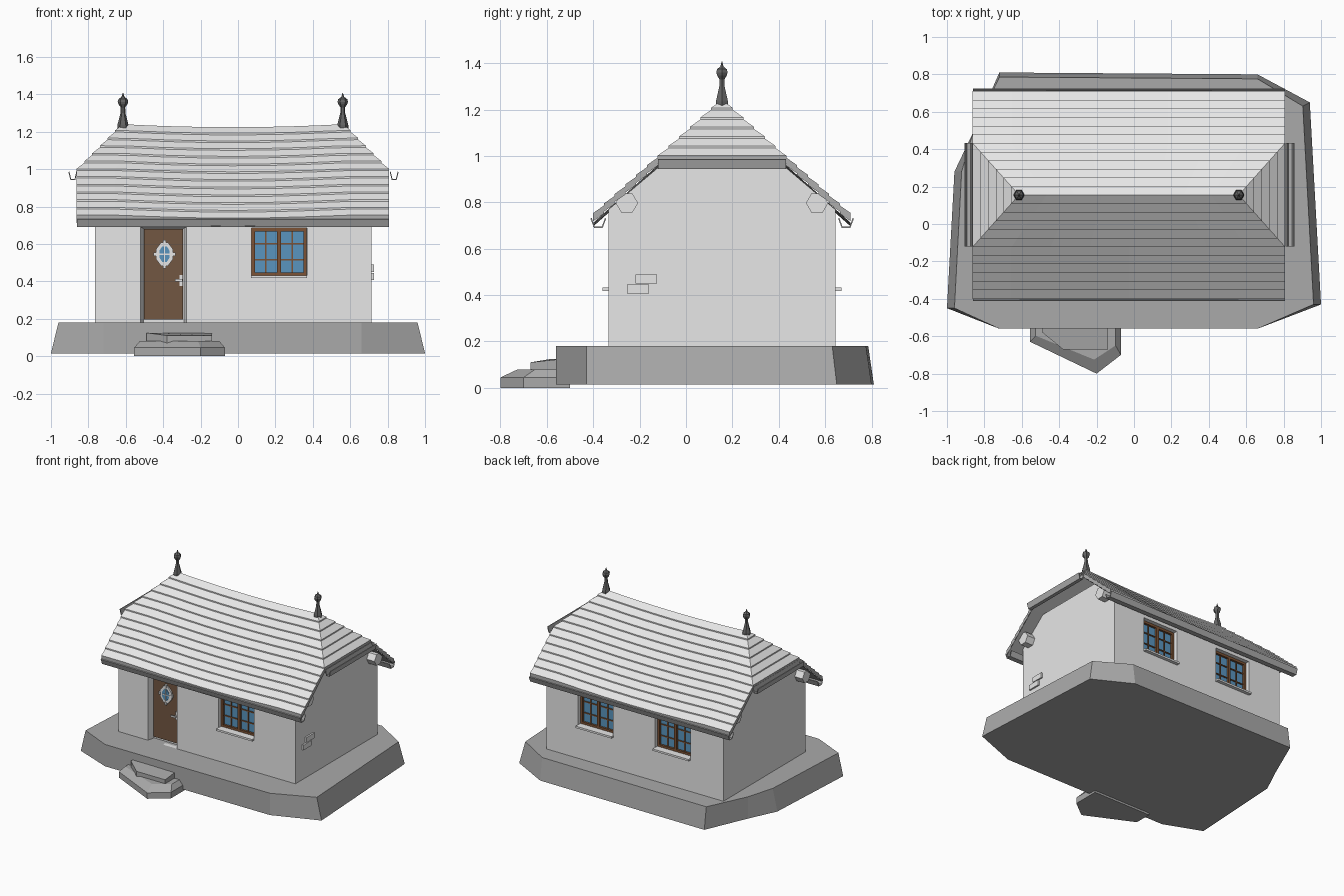
import bpy, bmesh, math
from mathutils import Matrix, Vector

if "Cube" in bpy.data.objects:
    bpy.data.objects.remove(bpy.data.objects["Cube"])


def material(name, r, g, b):
    m = bpy.data.materials.new(name)
    m.use_nodes = True
    m.diffuse_color = (r, g, b, 1)
    m.node_tree.nodes["Principled BSDF"].inputs["Base Color"].default_value = (r, g, b, 1)
    return m


WHITE = material("white plaster", .8, .8, .8)
TRIM = material("grey trim", .42, .42, .42)
STONE = material("grey stone", .4, .4, .4)
DARK = material("dark metal", .13, .13, .13)
DOOR = material("door brown", .17, .095, .055)
FRAME = material("frame brown", .2, .085, .035)
GLASS = material("blue glass", .1, .3, .52)


def add(name, bm, mat, flip=False):
    bmesh.ops.recalc_face_normals(bm, faces=bm.faces)
    if flip:
        bmesh.ops.reverse_faces(bm, faces=bm.faces)
    me = bpy.data.meshes.new(name)
    bm.to_mesh(me)
    bm.free()
    me.materials.append(mat)
    ob = bpy.data.objects.new(name, me)
    bpy.context.collection.objects.link(ob)
    return ob


def loft(name, loops, mat, caps=True, closed=True):
    """Skin matching point loops, with optional end caps."""
    bm = bmesh.new()
    rings = [[bm.verts.new(p) for p in loop] for loop in loops]
    n = len(rings[0])
    for a, b in zip(rings, rings[1:]):
        for i in range(n if closed else n - 1):
            j = (i + 1) % n
            bm.faces.new((a[i], a[j], b[j], b[i]))
    if caps:
        bm.faces.new(rings[0])
        bm.faces.new(rings[-1])
    return add(name, bm, mat)


def boxes(name, spans, mat):
    """Several boxes in one object, each (x0, x1, y0, y1, z0, z1)."""
    bm = bmesh.new()
    for x0, x1, y0, y1, z0, z1 in spans:
        mid = Vector((x0 + x1, y0 + y1, z0 + z1)) / 2
        size = (x1 - x0, y1 - y0, z1 - z0, 1)
        bmesh.ops.create_cube(bm, size=1, matrix=Matrix.Translation(mid) @ Matrix.Diagonal(size))
    return add(name, bm, mat)


def disc(name, x, y, z, rx, rz, depth, mat):
    """Octagonal plate facing the front."""
    pts = [(math.cos(a), math.sin(a)) for a in (math.pi * (i + .5) / 4 for i in range(8))]
    loft(name, [[(x + c * rx, yy, z + s * rz) for c, s in pts] for yy in (y, y - depth)], mat)


YC = .155                 # ridge line
FRONT, BACK = -.335, .645  # wall faces

# Stone terrace
outline = [(-.72, .81), (.66, .8), (.94, .65), (1, -.43), (.66, -.56),
           (-.72, -.56), (-1, -.45), (-.96, .28), (-.86, .49)]
top = [(x * (.96 if abs(x) > .9 else 1), y * (.97 if y > .6 else 1), .18) for x, y in outline]
loft("terrace", [[(x, y, .015) for x, y in outline], top], STONE)

# Two rough entrance steps
low = [(-.555, -.5), (-.555, -.63), (-.2, -.8), (-.07, -.7), (-.07, -.5)]
loft("lower_step", [[(x, y, 0) for x, y in low],
                    [(x, y, .045) for x, y in low],
                    [(-.31 + (x + .31) * .88, -.5 + (y + .5) * .75, .08) for x, y in low]], STONE)
high = [(-.49, -.53), (-.49, -.58), (-.38, -.67), (-.14, -.67), (-.14, -.53)]
loft("upper_step", [[(x, y, .06) for x, y in high],
                    [(x, y, .11 if y < -.6 else .125) for x, y in high]], STONE)

# Walls with clipped gable tops
gable = [(FRONT, .1), (FRONT, .768), (-.12, .95), (.43, .95), (BACK, .768), (BACK, .1)]
walls = loft("walls", [[(x, y, z) for y, z in gable] for x in (-.765, .715)], WHITE)


def recess(x0, x1, z0, z1, wall, out, depth, splay):
    """Cut a splayed opening into a wall."""
    def ring(y, s):
        return [(x0 + s, y, z0), (x1 - s, y, z0), (x1 - s, y, z1 - s / 2), (x0 + s, y, z1 - s / 2)]
    slope = splay / depth
    cutter = loft("opening_cutter", [ring(wall + out * .05, -slope * .05),
                                     ring(wall - out * depth, splay)], WHITE)
    cutter.hide_render = True
    mod = walls.modifiers.new("opening", "BOOLEAN")
    mod.operation, mod.object, mod.solver = "DIFFERENCE", cutter, "EXACT"
    bpy.context.view_layer.objects.active = walls
    bpy.ops.object.modifier_apply(modifier=mod.name)
    bpy.data.objects.remove(cutter)


def window(name, cx, wall, out):
    """Two casements, each two panes wide and three high."""
    w, z0, z1, t = .148, .43, .685, .018
    recess(cx - w, cx + w, z0, z1, wall, out, .05, .001)
    back = wall - out * .055

    def span(x0, x1, za, zb, d):
        ya, yb = sorted((back, back + out * d))
        return (cx + x0, cx + x1, ya, yb, za, zb)
    boxes(name + "_glass", [span(-w, w, z0, z1, .009)], GLASS)
    bars = [span(-w, -w + t, z0, z1, .025), span(w - t, w, z0, z1, .025),
            span(-w, w, z0, z0 + t, .025), span(-w, w, z1 - t, z1, .025),
            span(-.011, .011, z0, z1, .025)]
    for s in (-.071, .071):
        bars.append(span(s - .004, s + .004, z0, z1, .016))
    for i in (1, 2):
        z = z0 + (z1 - z0) * i / 3
        bars.append(span(-w, w, z - .004, z + .004, .016))
    boxes(name + "_frame", bars, FRAME)
    boxes(name + "_sill", [span(-w - .002, w + .002, z0 - .012, z0 + .002, .08)], WHITE)


window("front_window", .22, FRONT, -1)
window("back_window_left", .305, BACK, 1)
window("back_window_right", -.34, BACK, 1)

# Door with an octagonal light and a handle
recess(-.52, -.275, .18, .69, FRONT, -1, .055, .015)
boxes("door", [(-.503, -.293, -.29, -.27, .195, .68)], DOOR)
DX, DZ, DY = -.393, .545, -.29
disc("door_light_rim", DX, DY, DZ, .05, .067, .012, WHITE)
disc("door_light_glass", DX, DY - .01, DZ, .03, .046, .005, GLASS)
boxes("door_light_bars", [(DX - .003, DX + .003, DY - .018, DY, DZ - .045, DZ + .045),
                          (DX - .03, DX + .03, DY - .018, DY, DZ - .003, DZ + .003)], WHITE)
boxes("door_light_studs", [(DX + a - .008, DX + a + .008, DY - .018, DY, DZ + b - .01, DZ + b + .01)
                           for a, b in ((.05, 0), (-.05, 0), (0, .066), (0, -.066))], WHITE)
boxes("door_handle", [(-.314, -.296, -.298, -.29, .375, .435),
                      (-.312, -.3, -.318, -.29, .4, .411),
                      (-.338, -.298, -.322, -.314, .399, .412)], WHITE)

# Exposed bricks on the gable
boxes("gable_bricks", [(.7, .727, -.218, -.125, .45, .489),
                       (.7, .727, -.254, -.16, .406, .445)], WHITE)

# Roof: stepped courses on two long slopes and two half hips
LEFT, RIGHT, HANG, RISE, HALF = -.615, .56, .248, .495, .555


def sag(x):
    u = (x - (LEFT + RIGHT) / 2) / ((RIGHT - LEFT) / 2)
    return -.016 * max(0, 1 - u * u)


def sheet(bm, lines, cols):
    """Grid through a list of (start, end) lines."""
    rows = []
    for a, b in lines:
        pts = [Vector(a).lerp(Vector(b), i / cols) for i in range(cols + 1)]
        rows.append([bm.verts.new((p.x, p.y, p.z + sag(p.x))) for p in pts])
    for r, s in zip(rows, rows[1:]):
        for i in range(cols):
            bm.faces.new((r[i], r[i + 1], s[i + 1], s[i]))


def roof_mesh(courses, lift, drop):
    bm = bmesh.new()
    levels = [(0, 0)]
    for i in range(1, courses + 1):
        levels += [(i / courses, lift), (i / courses, 0)] if lift else [(i / courses, 0)]
    if lift:
        levels.pop()
    for side in (-1, 1):
        lines = []
        for t, up in levels:
            k, y, z = min(1, 2 * t) * HANG, YC + side * HALF * t, 1.24 - RISE * t + up - drop
            lines.append(((LEFT - k, y, z), (RIGHT + k, y, z)))
        sheet(bm, lines, 8)
        hip = []
        half = levels[:courses if lift else courses // 2 + 1]
        for t, up in half:
            x = (RIGHT if side > 0 else LEFT) + side * 2 * t * HANG
            z = 1.24 - RISE * t + up - drop
            hip.append(((x, YC - HALF * t, z), (x, YC + HALF * t, z)))
        sheet(bm, hip, 1)
    bmesh.ops.remove_doubles(bm, verts=bm.verts, dist=.0005)
    bmesh.ops.dissolve_degenerate(bm, dist=.0005, edges=bm.edges)
    return bm


THICK = .035
bm = roof_mesh(12, .009, 0)
rim = [e for e in bm.edges if e.is_boundary]
old = set(bm.faces)
ext = bmesh.ops.extrude_edge_only(bm, edges=rim)["geom"]
bmesh.ops.translate(bm, vec=(0, 0, -THICK), verts=[v for v in ext if isinstance(v, bmesh.types.BMVert)])
for f in bm.faces:
    f.material_index = 0 if f in old else 1
roof = add("roof", bm, WHITE)
roof.data.materials.append(TRIM)
add("roof_underside", roof_mesh(2, 0, THICK - .002), TRIM, flip=True)

# Gutters: half-hexagon channels
half_hex = [(-1, 0), (-.55, -1), (.55, -1), (1, 0)]


def gutter(name, ends, across, width, depth):
    loops = [[Vector(e) + Vector(across) * a * width + Vector((0, 0, b * depth))
              for a, b in half_hex] for e in ends]
    ob = loft(name, loops, TRIM, caps=False, closed=False)
    ob.modifiers.new("thickness", "SOLIDIFY").thickness = .006


for name, y in (("front_gutter", -.378), ("back_gutter", .69)):
    gutter(name, ((-.86, y, .73), (.808, y, .73)), (0, 1, 0), .034, .04)
for name, x in (("left_hip_gutter", .835), ("right_hip_gutter", -.883)):
    gutter(name, ((x, -.12, .985), (x, .432, .985)), (1, 0, 0), .024, .042)

# Purlin ends under the eaves
for name, side in (("front_purlin", -1), ("back_purlin", 1)):
    ring = [(YC + side * .41 + .048 * math.cos(a), .797 + .048 * math.sin(a))
            for a in (math.pi * i / 3 for i in range(6))]
    loft(name, [[(x, y, z) for y, z in ring] for x in (-.83, .78)], WHITE)

# Ridge finials: flared stem, ball and spike
profile = [(.03, 1.205), (.03, 1.235), (.013, 1.3), (.012, 1.33), (.024, 1.347),
           (.028, 1.36), (.024, 1.374), (.008, 1.386), (.001, 1.408)]
for name, x in (("left_finial", RIGHT), ("right_finial", LEFT)):
    loft(name, [[(x + r * math.cos(math.pi * i / 3), YC + r * math.sin(math.pi * i / 3), z)
                 for i in range(6)] for r, z in profile], DARK)
